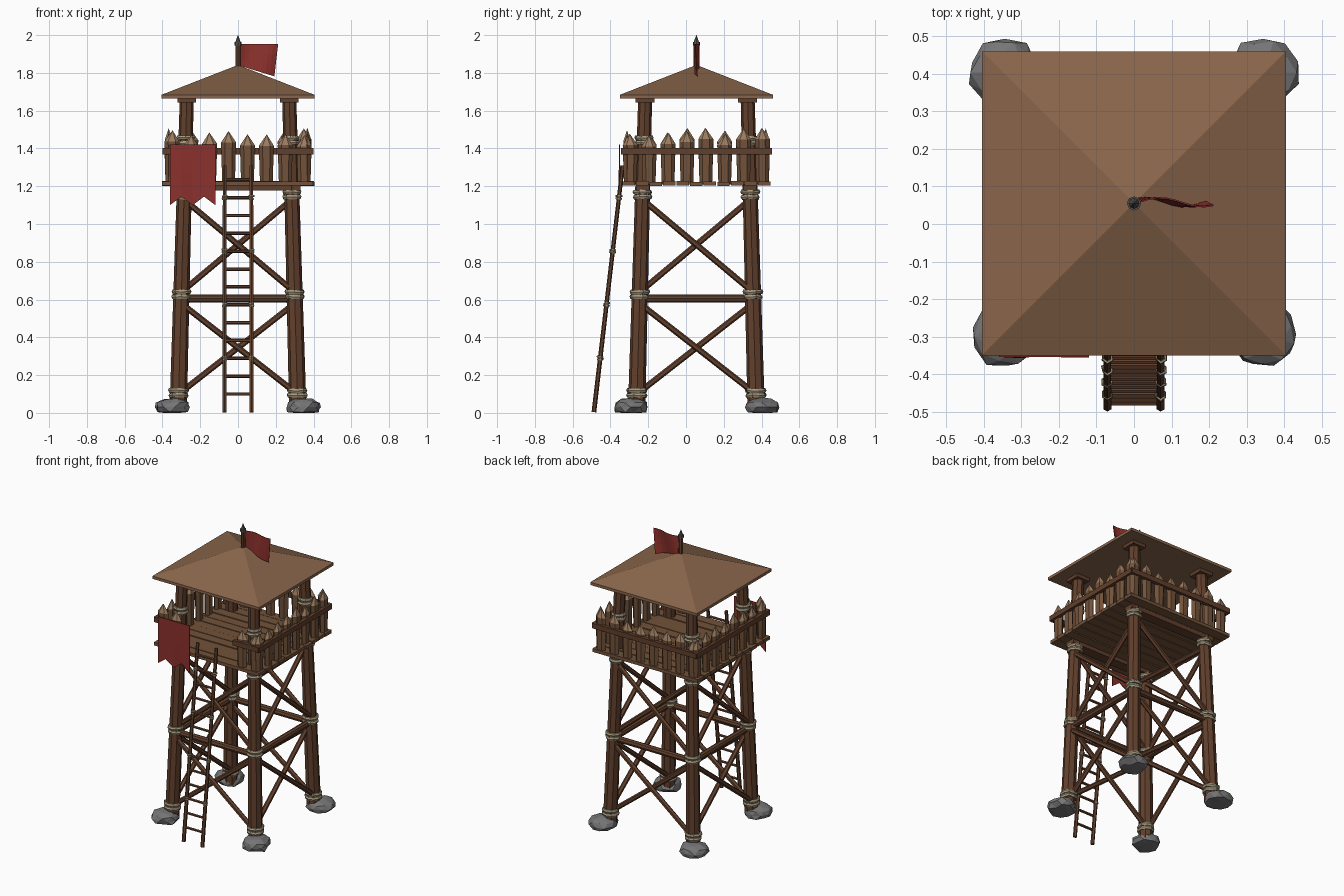
import bpy, bmesh, math, random
from mathutils import Vector, Matrix

if "Cube" in bpy.data.objects:
    bpy.data.objects.remove(bpy.data.objects["Cube"])

random.seed(4)
CY = 0.055                      # tower centre in y


def mat(name, c):
    m = bpy.data.materials.new(name)
    m.diffuse_color = (*c, 1)
    m.use_nodes = True
    m.node_tree.nodes["Principled BSDF"].inputs["Base Color"].default_value = m.diffuse_color
    return m


WOOD = mat("dark wood", (0.12, 0.05, 0.025))
PLANK = mat("plank wood", (0.17, 0.085, 0.042))
TIP = mat("cut wood", (0.33, 0.2, 0.115))
ROOF = mat("roof", (0.25, 0.13, 0.07))
ROPE = mat("rope", (0.38, 0.32, 0.21))
RED = mat("red cloth", (0.26, 0.03, 0.025))
STONE = mat("stone", (0.18, 0.18, 0.185))
IRON = mat("iron", (0.1, 0.09, 0.08))


def finish(name, bm, *mats):
    bmesh.ops.recalc_face_normals(bm, faces=bm.faces)
    me = bpy.data.meshes.new(name)
    bm.to_mesh(me)
    bm.free()
    for m in mats:
        me.materials.append(m)
    ob = bpy.data.objects.new(name, me)
    bpy.context.collection.objects.link(ob)
    return ob


def log(name, a, b, r1, r2=None, m=WOOD, n=8):
    a, b = Vector(a), Vector(b)
    d = b - a
    bm = bmesh.new()
    M = Matrix.Translation((a + b) / 2) @ d.to_track_quat('Z', 'Y').to_matrix().to_4x4()
    bmesh.ops.create_cone(bm, cap_ends=True, segments=n, radius1=r1,
                          radius2=r1 if r2 is None else r2, depth=d.length, matrix=M)
    return finish(name, bm, m)


def box(name, c, s, m=WOOD):
    bm = bmesh.new()
    bmesh.ops.create_cube(bm, size=1, matrix=Matrix.Translation(c) @ Matrix.Diagonal((*s, 1)))
    return finish(name, bm, m)


def lathe(name, ring, c, m, n=8, jitter=0.0):
    # closed profile (r, z) swept round a vertical axis
    bm = bmesh.new()
    rows = []
    for i in range(n):
        t = 2 * math.pi * (i + .5) / n
        k = random.uniform(-jitter, jitter)
        rows.append([bm.verts.new((c[0] + (r + k) * math.cos(t), c[1] + (r + k) * math.sin(t), c[2] + z + k))
                     for r, z in ring])
    p = len(ring)
    for i in range(n):
        for j in range(p):
            bm.faces.new((rows[i][j], rows[(i + 1) % n][j], rows[(i + 1) % n][(j + 1) % p], rows[i][(j + 1) % p]))
    return finish(name, bm, m)


def lashing(name, c, r, w=0.013, n=10):
    for dz in (-w, w):
        ring = [(r + w * .8 * math.cos(a), dz + w * math.sin(a)) for a in [k * math.pi / 3 for k in range(6)]]
        lathe(name, ring, c, ROPE, n, 0.003)


def leg_off(z):                 # leg distance from the centre at height z
    return 0.317 - 0.0275 * z


# legs, foot stones, caps and lashings
for sx in (-1, 1):
    for sy in (-1, 1):
        P = lambda z: Vector((sx * leg_off(z), CY + sy * leg_off(z), z))
        log("leg", P(0.02), P(1.66), 0.046, 0.037)
        box("leg_cap", P(1.654), (0.1, 0.1, 0.024))
        for z in (0.105, 0.627, 1.155, 1.442):
            lashing("leg_lashing", P(z), 0.046 - 0.005 * z)
        bm = bmesh.new()
        bmesh.ops.create_icosphere(bm, subdivisions=2, radius=1)
        bmesh.ops.rotate(bm, verts=bm.verts, matrix=Matrix.Rotation(random.uniform(0, 6), 3, 'Z'))
        for v in bm.verts:
            k = random.uniform(0.9, 1.08)
            v.co = Vector((sx * 0.345 + v.co.x * k * 0.095, CY + sy * 0.348 + v.co.y * k * 0.093,
                           max(0, 0.03 + v.co.z * k * 0.05)))
        bmesh.ops.remove_doubles(bm, verts=bm.verts, dist=0.03)
        finish("foot_stone", bm, STONE)

# cross braces and girts on all four sides
for i in range(4):
    R = Matrix.Translation((0, CY, 0)) @ Matrix.Rotation(i * math.pi / 2, 4, 'Z')
    Q = lambda s, z, d=0: R @ Vector((s * leg_off(z), -leg_off(z) + d, z))
    log("girt", Q(-1, 0.605), Q(1, 0.605), 0.021)
    for z0, z1 in ((0.1, 0.58), (0.64, 1.13)):
        for s in (-1, 1):
            log("cross_brace", Q(-s, z0, s * .012), Q(s, z1, s * .012), 0.016, n=6)

# deck
for s in (-1, 1):
    box("deck_beam", (0, CY + s * 0.284, 1.192), (0.66, 0.07, 0.03))
N = 11
for i in range(N):
    w = 0.79 / N
    box("deck_plank", (random.uniform(-.004, .004), CY - 0.395 + w * (i + .5), 1.214 + random.uniform(-.002, .002)),
        (0.8, w - 0.006, 0.022), PLANK)


def stake(R, u):
    # flattened pointed post, light cut tip
    bm = bmesh.new()
    h = random.uniform(-0.02, 0.02)
    rows = []
    for z, k in ((1.21, 0.88), (1.43 + h, 1.05)):
        rows.append([bm.verts.new((u + 0.038 * k * math.cos(a), -0.367 + 0.022 * k * math.sin(a), z))
                     for a in [j * math.pi / 3 for j in range(6)]])
    top = bm.verts.new((u + random.uniform(-.004, .004), -0.367, 1.49 + h))
    bm.faces.new(rows[0])
    for j in range(6):
        k = (j + 1) % 6
        bm.faces.new((rows[0][j], rows[0][k], rows[1][k], rows[1][j]))
        bm.faces.new((rows[1][j], rows[1][k], top)).material_index = 1
    bm.transform(R)
    finish("stake", bm, PLANK, TIP)


# palisade with a gap in front for the ladder
for i in range(4):
    R = Matrix.Translation((0, CY, 0)) @ Matrix.Rotation(i * math.pi / 2, 4, 'Z')
    for j in range(8):
        u = -0.35 + 0.1 * j
        if i or abs(u) > 0.2:
            stake(R, u)
    for a, b in ([(-0.395, 0.395)] if i else [(-0.395, -0.2), (0.2, 0.395)]):
        ob = box("hand_rail", ((a + b) / 2, -0.388, 1.386), (b - a, 0.024, 0.034))
        ob.data.transform(R)

# roof: solid low pyramid with an eaves edge
bm = bmesh.new()
H = 0.405
rim = []
for i in range(4):
    for t in (-1, -1 / 3, 1 / 3):
        p = Matrix.Rotation(i * math.pi / 2, 3, 'Z') @ Vector((t * H, -H, 0))
        rim.append((p.x, p.y + CY))
lo = [bm.verts.new((*p, 1.665)) for p in rim]
hi = [bm.verts.new((*p, 1.684)) for p in rim]
apex = bm.verts.new((0, CY, 1.842))
bm.faces.new(lo)
for i in range(12):
    k = (i + 1) % 12
    bm.faces.new((lo[i], lo[k], hi[k], hi[i]))
    bm.faces.new((hi[i], hi[k], apex))
finish("roof", bm, ROOF)

# flag pole and finial
log("flag_pole", (0, CY, 1.8), (0, CY, 1.955), 0.014)
log("pole_collar", (0, CY, 1.945), (0, CY, 1.963), 0.019, m=IRON)
log("pole_finial", (0, CY, 1.963), (0, CY, 2.0), 0.014, 0.001, IRON)


def cloth(name, f, nu, nv, thick):
    bm = bmesh.new()
    g = [[bm.verts.new(f(i / nu, j / nv)) for j in range(nv + 1)] for i in range(nu + 1)]
    for i in range(nu):
        for j in range(nv):
            bm.faces.new((g[i][j], g[i + 1][j], g[i + 1][j + 1], g[i][j + 1]))
    ob = finish(name, bm, RED)
    s = ob.modifiers.new("thickness", 'SOLIDIFY')
    s.thickness = thick
    s.offset = 0


# waving flag
cloth("flag", lambda u, v: (0.012 + u * (0.2 - 0.02 * v),
                            CY + 0.012 * math.sin(u * 5.5 + v) + 0.003,
                            1.952 - v * (0.115 + 0.055 * u)), 8, 3, 0.004)
# hanging banner with three points
cloth("banner", lambda u, v: (-0.36 + 0.24 * u, -0.352 - 0.004 * math.sin(u * 9) * v,
                              1.42 - v * (0.32 if round(u * 4) % 2 == 0 else 0.275)), 4, 4, 0.005)

# ladder
L = lambda x, z: Vector((x, -0.488 + 0.153 * z / 1.31, z))
for s in (-1, 1):
    log("ladder_rail", L(s * 0.071, 0.004), L(s * 0.071, 1.31), 0.0125, 0.011, n=6)
for i in range(13):
    z = 0.1 + 0.0945 * i
    log("ladder_rung", L(-0.08, z), L(0.08, z), 0.009, n=6)
    if i % 3 == 2:
        for s in (-1, 1):
            lashing("rung_lashing", L(s * 0.071, z), 0.012, 0.006, 6)
